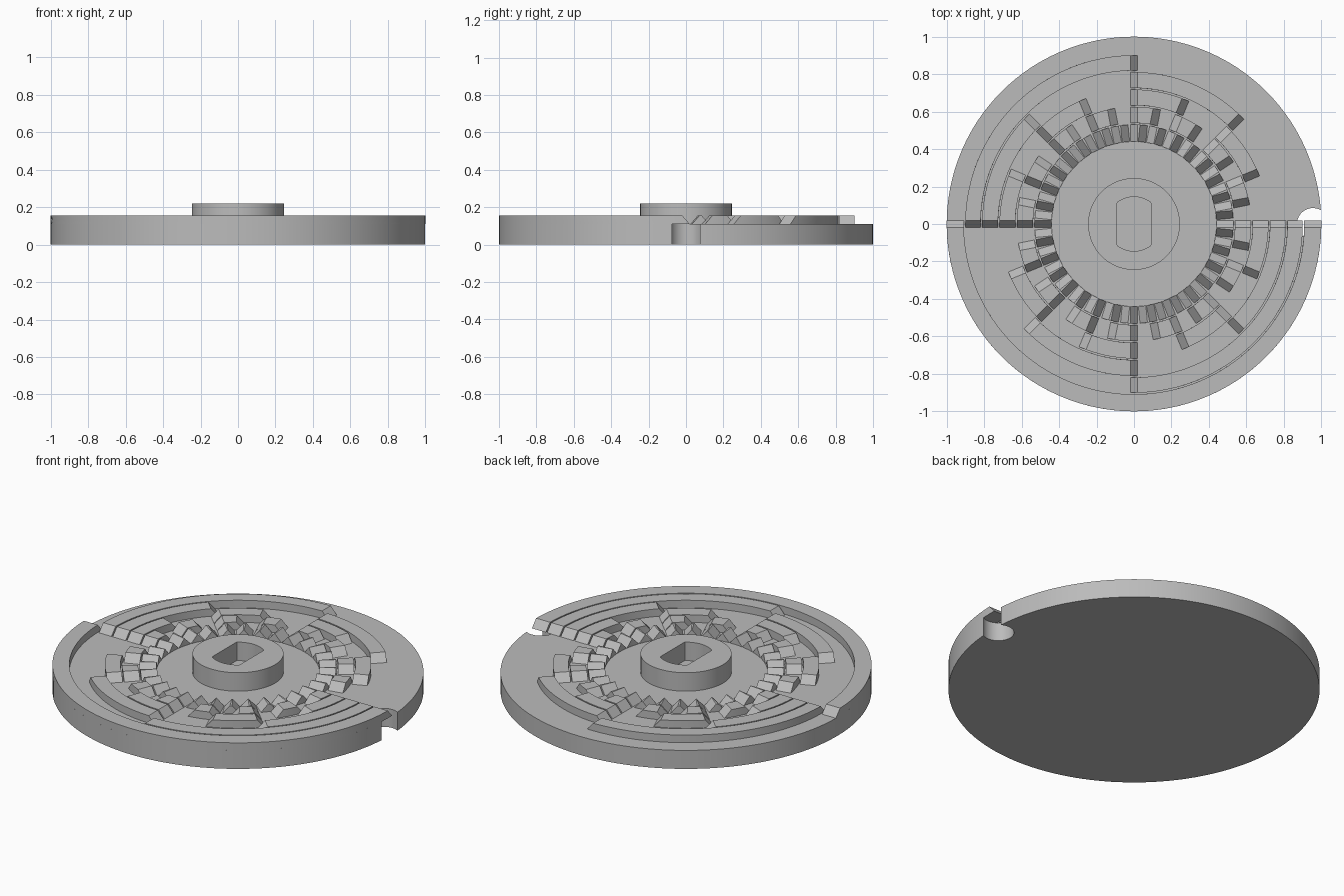
import bpy, bmesh
from math import sin, cos, tau, pi, radians, atan2, sqrt

if "Cube" in bpy.data.objects:
    bpy.data.objects.remove(bpy.data.objects["Cube"], do_unlink=True)

grey = bpy.data.materials.new("light grey")
grey.use_nodes = True
COLOUR = (0.5, 0.5, 0.5, 1)
grey.diffuse_color = COLOUR
grey.node_tree.nodes["Principled BSDF"].inputs["Base Color"].default_value = COLOUR

BASE_TOP, TRACK_TOP, HUB_TOP = 0.11, 0.155, 0.22


def finish(name, bm):
    bmesh.ops.recalc_face_normals(bm, faces=bm.faces)
    mesh = bpy.data.meshes.new(name)
    bm.to_mesh(mesh)
    bm.free()
    mesh.materials.append(grey)
    obj = bpy.data.objects.new(name, mesh)
    bpy.context.collection.objects.link(obj)
    bpy.ops.object.select_all(action="DESELECT")
    obj.select_set(True)
    bpy.context.view_layer.objects.active = obj
    bpy.ops.object.shade_smooth_by_angle(angle=radians(30))
    return obj


def arc(radius, start, end, steps, cx=0):
    angles = [start + (end - start) * i / steps for i in range(steps + 1)]
    return [(cx + radius * cos(a), radius * sin(a)) for a in angles]


def ring_of_verts(bm, points, z):
    return [bm.verts.new((x, y, z)) for x, y in points]


def bridge(bm, a, b, closed=True):
    for i in range(len(a) if closed else len(a) - 1):
        j = (i + 1) % len(a)
        bm.faces.new((a[i], a[j], b[j], b[i]))


# Base disc with a round notch in its rim
notch_x, notch_r = 0.955, 0.085
meet_x = (1 - notch_r ** 2 + notch_x ** 2) / (2 * notch_x)
meet_y = sqrt(1 - meet_x ** 2)
rim_a = atan2(meet_y, meet_x)
notch_a = atan2(meet_y, meet_x - notch_x)
outline = arc(1, rim_a, tau - rim_a, 160)
outline += arc(notch_r, tau - notch_a, notch_a, 32, notch_x)[1:-1]
bm = bmesh.new()
low = ring_of_verts(bm, outline, 0)
high = ring_of_verts(bm, outline, BASE_TOP)
bridge(bm, low, high)
bm.faces.new(low)
bm.faces.new(high)
finish("base_disc", bm)

# Hub with a double-flat shaft hole
outer = arc(0.245, 0, tau, 96)[:-1]
hole = [(max(-0.09, min(0.09, x)), y) for x, y in arc(0.145, 0, tau, 96)[:-1]]
bm = bmesh.new()
loops = [ring_of_verts(bm, pts, z) for pts, z in (
    (outer, BASE_TOP), (outer, HUB_TOP), (hole, HUB_TOP), (hole, BASE_TOP))]
for a, b in zip(loops, loops[1:]):
    bridge(bm, a, b)
finish("hub", bm)


# Raised arc whose two ends slope down to the base
def add_segment(bm, r_in, r_out, start, end, slope=0.02):
    steps = max(2, round((end - start) / tau * 160))
    rows = []
    for r, z, s in ((r_in, BASE_TOP, -slope), (r_out, BASE_TOP, -slope),
                    (r_out, TRACK_TOP, slope), (r_in, TRACK_TOP, slope)):
        rows.append(ring_of_verts(bm, arc(r, start + s / r, end - s / r, steps), z))
    for i in range(4):
        bridge(bm, rows[i], rows[(i + 1) % 4], closed=False)
    bm.faces.new([row[0] for row in rows])
    bm.faces.new([row[-1] for row in rows])


# Six binary code tracks, each with twice the segments of the one outside it
edges = [1.0, 0.905, 0.815, 0.722, 0.63, 0.535, 0.44]
for k in range(6):
    count = 2 ** k
    r_out = edges[k] - (0.004 if k else 0)
    r_in = edges[k + 1] + (0.004 if k < 5 else 0)
    bm = bmesh.new()
    for n in range(count):
        add_segment(bm, r_in, r_out, (n + 0.5) * tau / count, (n + 1) * tau / count)
    finish(f"code_track_{k + 1}", bm)
